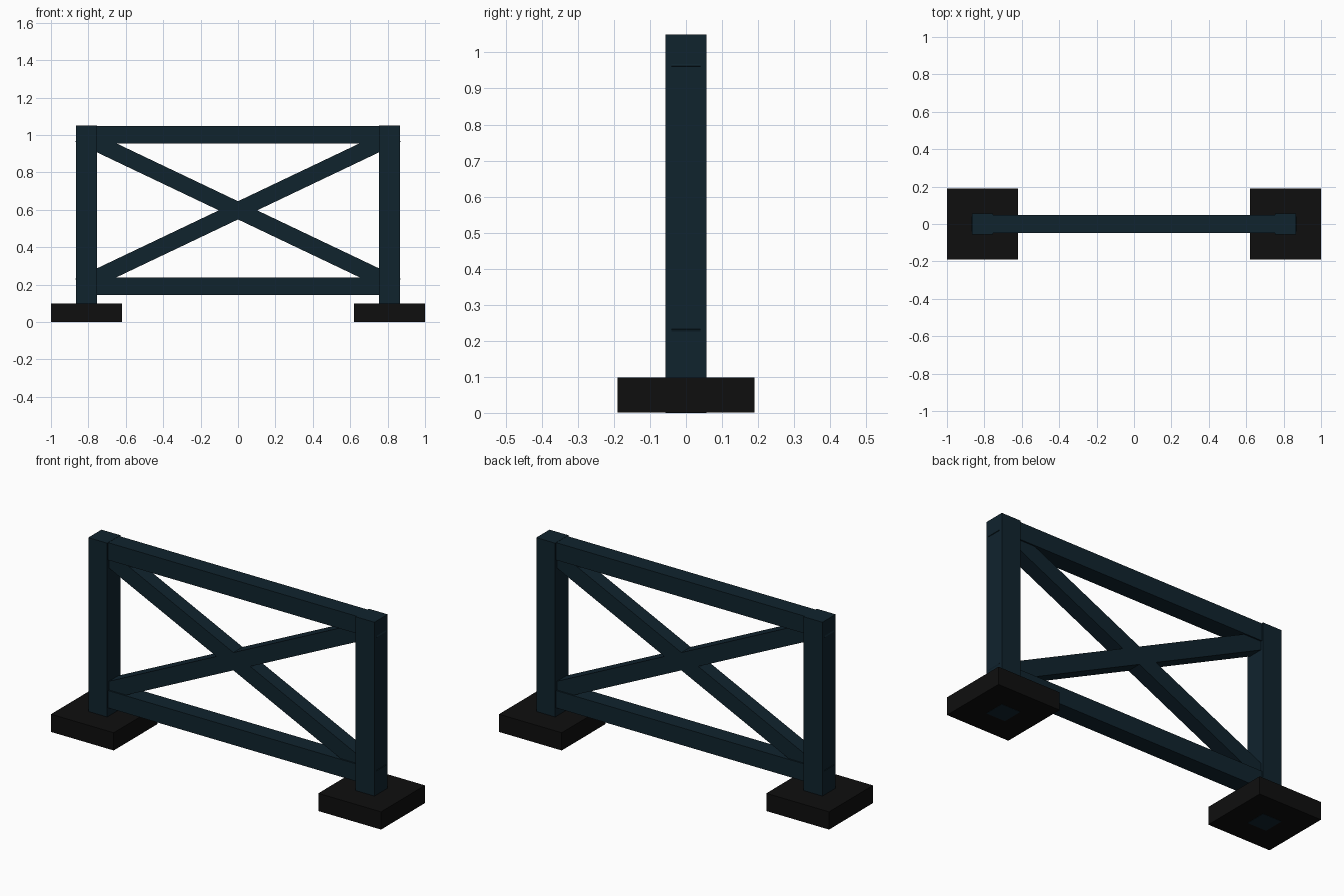
import bpy
import math

if "Cube" in bpy.data.objects:
    bpy.data.objects.remove(bpy.data.objects["Cube"])


def material(name, rgb):
    m = bpy.data.materials.new(name)
    m.diffuse_color = (*rgb, 1.0)
    m.use_nodes = True
    m.node_tree.nodes["Principled BSDF"].inputs["Base Color"].default_value = m.diffuse_color
    return m


PAINT = material("dark_teal_paint", (0.005, 0.017, 0.027))
RUBBER = material("black_rubber", (0.0045, 0.0045, 0.0045))


def box(name, centre, size, mat, tilt=0.0):
    """Box of the given size, turned about the y axis by tilt."""
    bpy.ops.mesh.primitive_cube_add(size=1, location=centre, rotation=(0, tilt, 0))
    ob = bpy.context.object
    ob.name = name
    ob.scale = size
    ob.data.materials.append(mat)
    return ob


POST_X = 0.81
LOW_Z, HIGH_Z = 0.192, 1.002

# Feet and posts, mirrored left and right
for side, label in ((-1, "left"), (1, "right")):
    box(f"{label}_foot", (side * POST_X, 0, 0.0495), (0.38, 0.38, 0.097), RUBBER)
    box(f"{label}_post", (side * POST_X, 0, 0.525), (0.114, 0.114, 1.05), PAINT)

# Horizontal rails, ending inside the posts
for z, label in ((LOW_Z, "lower"), (HIGH_Z, "upper")):
    box(f"{label}_rail", (0, 0, z - 0.0005), (2 * POST_X, 0.095, 0.095), PAINT)

# Crossed braces, whose end corners just pierce the outer post faces
half_run, half_rise = 0.851, (HIGH_Z - LOW_Z) / 2
length = 2 * math.hypot(half_run, half_rise)
angle = math.atan2(half_rise, half_run)
for sign, label in ((-1, "rising"), (1, "falling")):
    box(f"{label}_brace", (0, 0, (LOW_Z + HIGH_Z) / 2),
        (length, 0.08, 0.088), PAINT, sign * angle)
